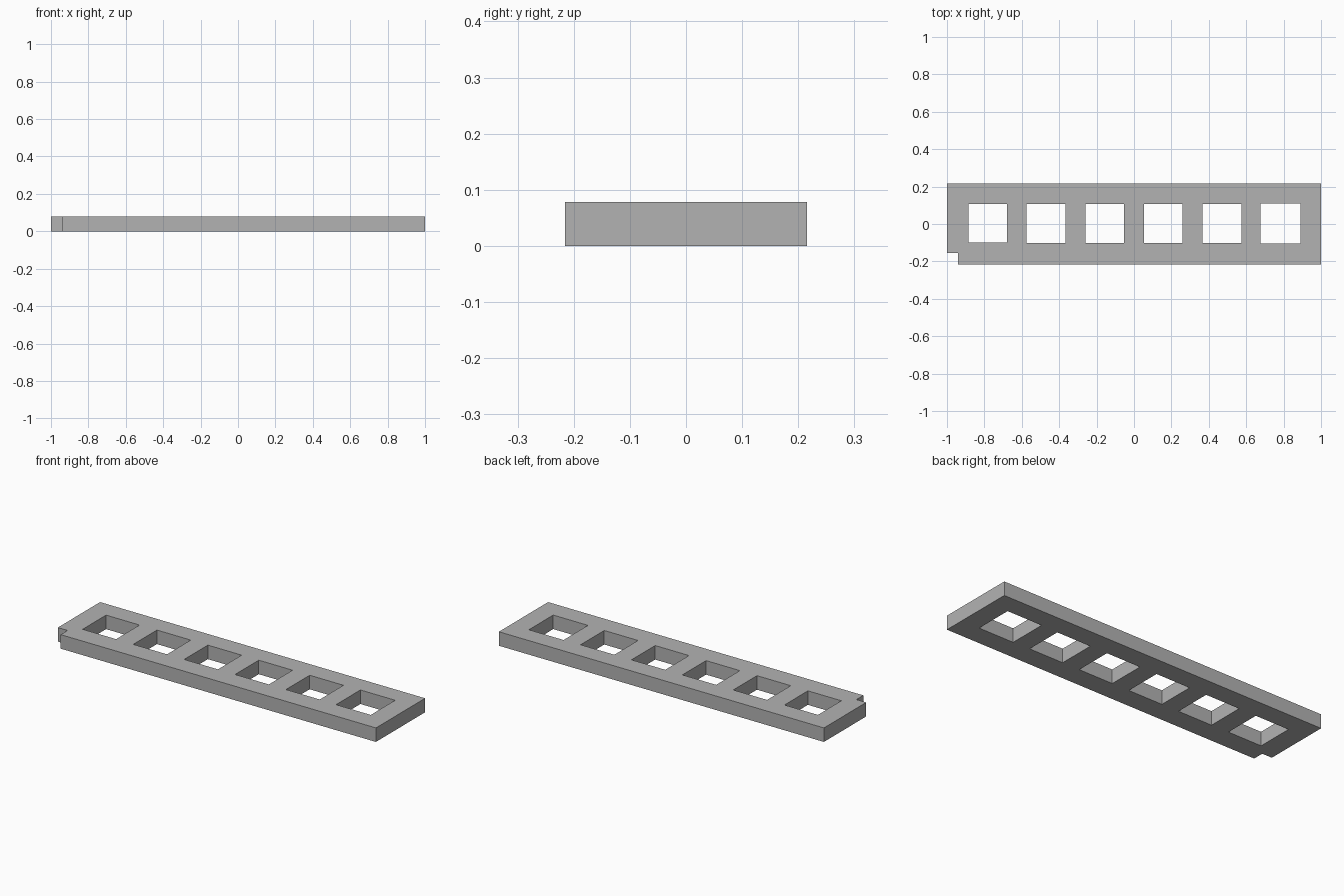
import bpy
import bmesh

cube = bpy.data.objects.get("Cube")
if cube:
    bpy.data.objects.remove(cube, do_unlink=True)

THICKNESS = 0.078
HALF_Y = 0.216

grey = bpy.data.materials.new("plain_grey")
grey.use_nodes = True
grey.diffuse_color = (0.45, 0.45, 0.45, 1)
grey.node_tree.nodes["Principled BSDF"].inputs["Base Color"].default_value = grey.diffuse_color


def add_loop(curve, points):
    spline = curve.splines.new("POLY")
    spline.points.add(len(points) - 1)
    for p, (x, y) in zip(spline.points, points):
        p.co = (x, y, 0, 1)
    spline.use_cyclic_u = True


def rectangle(x0, x1, y0, y1):
    return [(x0, y0), (x1, y0), (x1, y1), (x0, y1)]


# Plate outline with a small notch in the front right corner
outline = bpy.data.curves.new("plate_outline", "CURVE")
outline.dimensions = "2D"
outline.fill_mode = "BOTH"
outline.extrude = THICKNESS / 2
add_loop(outline, [(-0.94, -HALF_Y), (1, -HALF_Y), (1, HALF_Y),
                   (-1, HALF_Y), (-1, -0.155), (-0.94, -0.155)])

# Row of six square windows; the end ones differ slightly in size
for i in range(6):
    x = -0.783 + i * 0.3132
    half, y = {0: (0.103, 0.003), 5: (0.107, 0.003)}.get(i, (0.104, 0.003))
    add_loop(outline, rectangle(x - half, x + half, y - half, y + half))

# Turn the extruded outline into one welded solid
helper = bpy.data.objects.new("outline_helper", outline)
bpy.context.collection.objects.link(helper)
bpy.context.view_layer.update()
evaluated = helper.evaluated_get(bpy.context.evaluated_depsgraph_get())
mesh = bpy.data.meshes.new_from_object(evaluated)
bpy.data.objects.remove(helper, do_unlink=True)

bm = bmesh.new()
bm.from_mesh(mesh)
bmesh.ops.remove_doubles(bm, verts=bm.verts, dist=0.0001)
bmesh.ops.translate(bm, verts=bm.verts, vec=(0, 0, THICKNESS / 2))
bmesh.ops.recalc_face_normals(bm, faces=bm.faces)
for face in bm.faces:
    face.smooth = False
    face.material_index = 0
bm.to_mesh(mesh)
bm.free()

mesh.materials.clear()
mesh.materials.append(grey)
plate = bpy.data.objects.new("slotted_plate", mesh)
bpy.context.collection.objects.link(plate)
